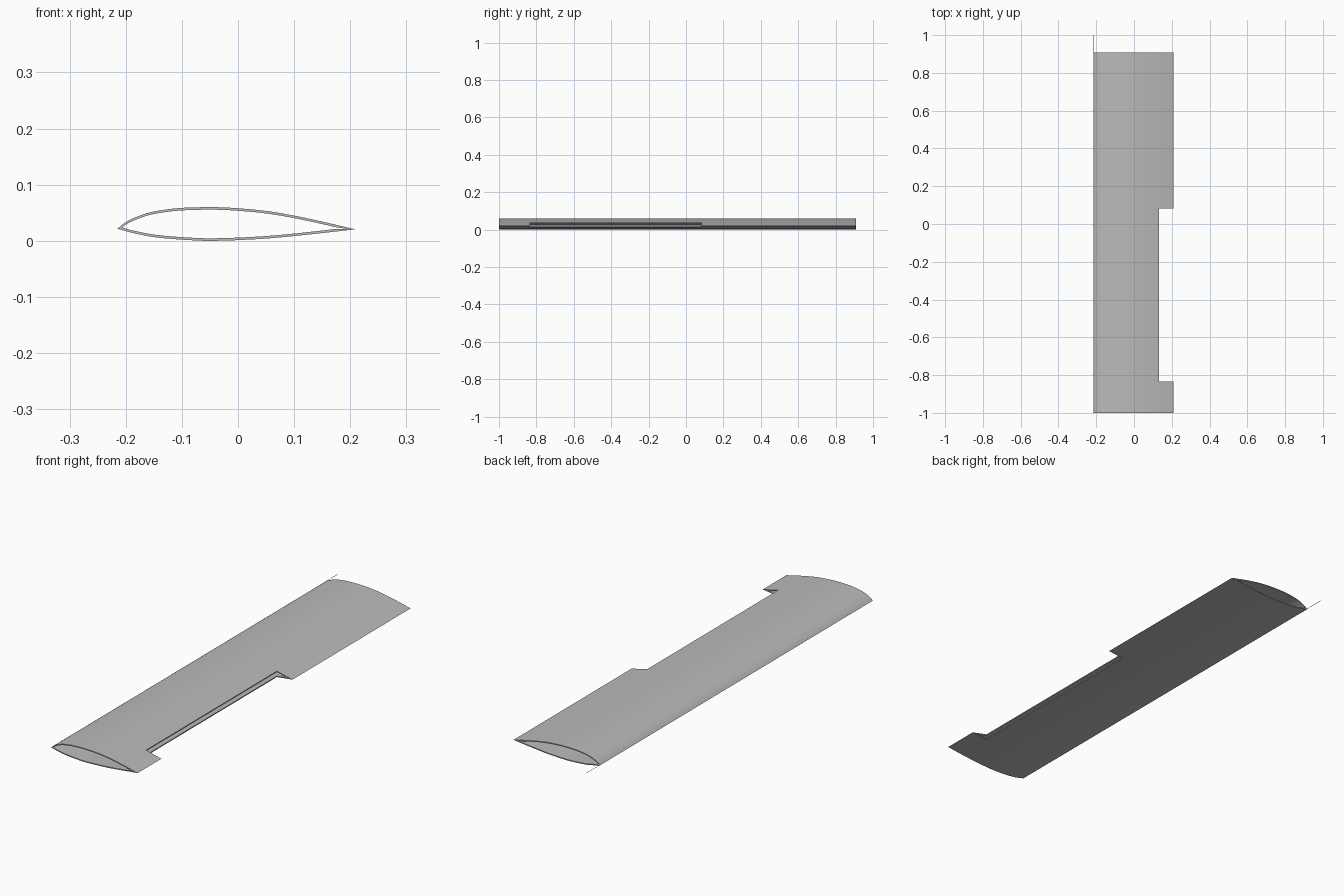
import bpy
import bmesh
from mathutils import Vector

if "Cube" in bpy.data.objects:
    bpy.data.objects.remove(bpy.data.objects["Cube"], do_unlink=True)

Y_FRONT, Y_BACK = -1.0, 0.908
SKIN = 0.0045
NOSE, TAIL = (-0.215, 0.0215), (0.209, 0.0205)

# Aerofoil section, nose to tail
UPPER = [NOSE, (-0.199, 0.034), (-0.175, 0.045), (-0.149, 0.0525), (-0.104, 0.0585),
         (-0.05, 0.06), (-0.006, 0.0585), (0.056, 0.0525), (0.127, 0.0395), TAIL]
LOWER = [NOSE, (-0.185, 0.0135), (-0.145, 0.006), (-0.09, 0.0015), (-0.042, 0.0),
         (0.038, 0.0032), (0.11, 0.0095), TAIL]

grey = bpy.data.materials.new("light grey")
grey.use_nodes = True
grey.diffuse_color = (0.5, 0.5, 0.5, 1)
grey.node_tree.nodes["Principled BSDF"].inputs["Base Color"].default_value = (0.5, 0.5, 0.5, 1)


def smooth_path(points, steps=4):
    """Catmull-Rom curve through the points."""
    p = [Vector(q) for q in points]
    p = [2 * p[0] - p[1]] + p + [2 * p[-1] - p[-2]]
    path = []
    for a, b, c, d in zip(p, p[1:], p[2:], p[3:]):
        for i in range(steps):
            t = i / steps
            path.append(0.5 * (2 * b + (c - a) * t + (2 * a - 5 * b + 4 * c - d) * t ** 2
                               + (3 * b - a - 3 * c + d) * t ** 3))
    return path + [p[-2]]


def inset_path(path, side):
    """Move a skin line inwards and squeeze its ends to the inner nose and tail."""
    inner_nose, inner_tail = NOSE[0] + 0.009, TAIL[0] - 0.012
    scale = (inner_tail - inner_nose) / (TAIL[0] - NOSE[0])
    result = []
    for q in path:
        x = inner_nose + (q.x - NOSE[0]) * scale
        k = next((i for i in range(len(path) - 2) if path[i + 1].x >= x), len(path) - 2)
        a, b = path[k], path[k + 1]
        z = a.y + (b.y - a.y) * (x - a.x) / (b.x - a.x) - side * SKIN
        result.append(Vector((x, z)))
    return result


def loop(top, bottom):
    return top + bottom[-2:0:-1]


def new_object(name, bm):
    bmesh.ops.recalc_face_normals(bm, faces=bm.faces)
    mesh = bpy.data.meshes.new(name)
    bm.to_mesh(mesh)
    bm.free()
    mesh.materials.append(grey)
    obj = bpy.data.objects.new(name, mesh)
    bpy.context.collection.objects.link(obj)
    return obj


# Hollow wing shell, open at both ends
top, bottom = smooth_path(UPPER), smooth_path(LOWER)
outer = loop(top, bottom)
inner_top, inner_bottom = inset_path(top, 1), inset_path(bottom, -1)
for end in (0, -1):
    middle = (inner_top[end] + inner_bottom[end]) / 2
    inner_top[end] = inner_bottom[end] = middle
inner = loop(inner_top, inner_bottom)

bm = bmesh.new()
rings = [[bm.verts.new((q.x, y, q.y)) for q in section]
         for section, y in ((outer, Y_FRONT), (outer, Y_BACK), (inner, Y_BACK), (inner, Y_FRONT))]
for r in range(4):
    a, b = rings[r], rings[(r + 1) % 4]
    for i in range(len(a)):
        j = (i + 1) % len(a)
        bm.faces.new((a[i], a[j], b[j], b[i]))
wing = new_object("wing_shell", bm)

# Control surface opening in the trailing edge
bm = bmesh.new()
bmesh.ops.create_cube(bm, size=1)
bmesh.ops.scale(bm, vec=(0.2, 0.916, 0.3), verts=bm.verts)
bmesh.ops.translate(bm, vec=(0.233, -0.376, 0.02), verts=bm.verts)
cutter = new_object("opening_cutter", bm)
cutter.hide_render = True
cut = wing.modifiers.new("opening", 'BOOLEAN')
cut.operation, cut.solver, cut.object = 'DIFFERENCE', 'EXACT', cutter
bpy.context.view_layer.objects.active = wing
wing.select_set(True)
bpy.ops.object.modifier_apply(modifier=cut.name)
bpy.data.objects.remove(cutter, do_unlink=True)

# Thin pin behind the leading edge
bpy.ops.object.select_all(action='DESELECT')
bpy.ops.mesh.primitive_cylinder_add(vertices=8, radius=0.0008, depth=0.1,
                                    location=(-0.2135, 0.95, 0.0225), rotation=(1.5708, 0, 0))
pin = bpy.context.object
pin.name = "leading_edge_pin"
pin.data.materials.append(grey)

# Smooth skins with sharp rims
wing.select_set(True)
bpy.context.view_layer.objects.active = wing
bpy.ops.object.shade_smooth_by_angle(angle=0.6)
